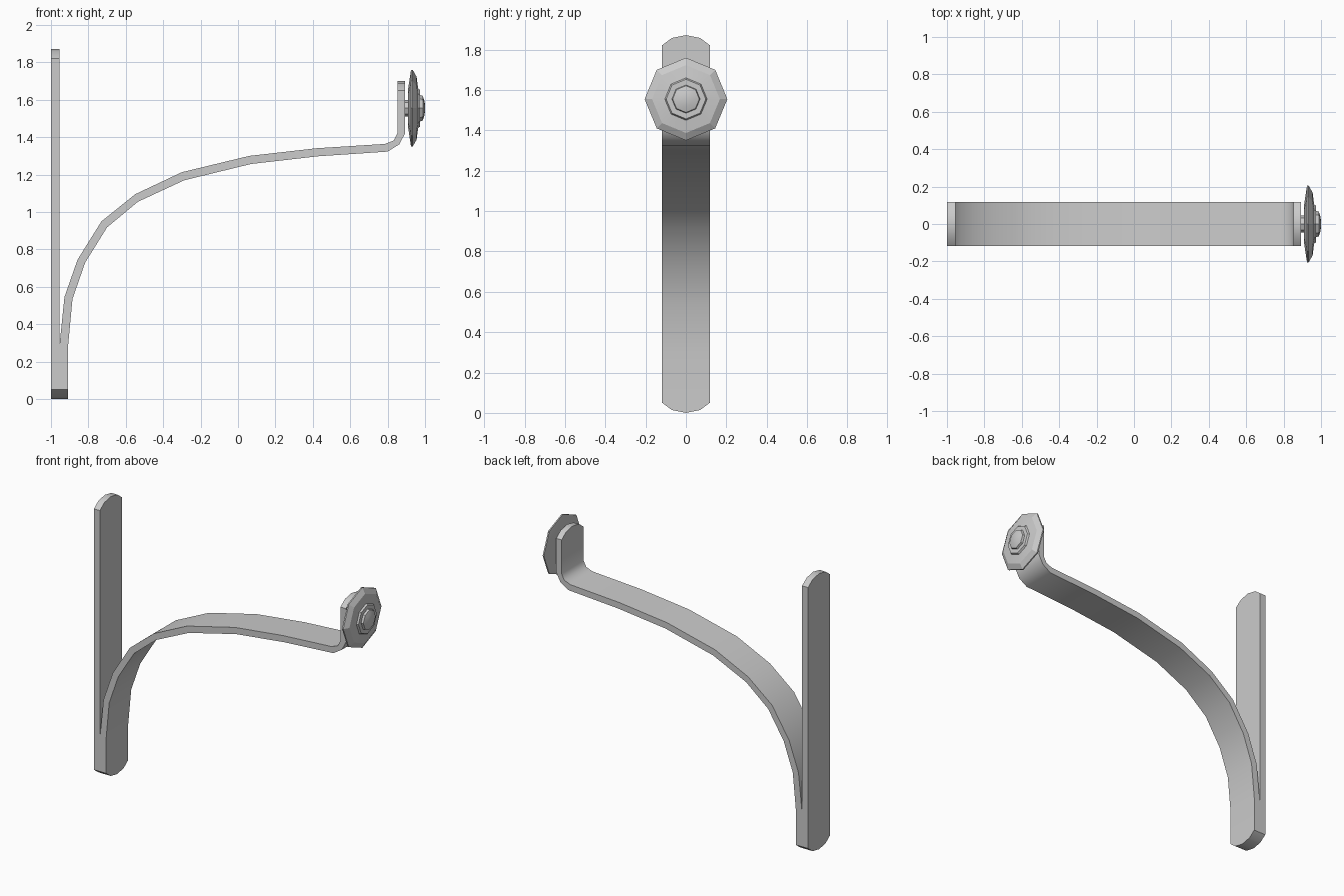
import bpy, bmesh, math

if "Cube" in bpy.data.objects:
    bpy.data.objects.remove(bpy.data.objects["Cube"])

W = 0.118                        # half width of the flat bar
TIP = [(0.0, 0.0), (0.014, 0.07), (0.05, W)]   # (distance from end, half width)


def finish(name, bm, angle):
    bmesh.ops.remove_doubles(bm, verts=bm.verts, dist=0.0005)
    bmesh.ops.recalc_face_normals(bm, faces=bm.faces)
    mesh = bpy.data.meshes.new(name)
    bm.to_mesh(mesh)
    bm.free()
    ob = bpy.data.objects.new(name, mesh)
    bpy.context.collection.objects.link(ob)
    bpy.ops.object.select_all(action='DESELECT')
    bpy.context.view_layer.objects.active = ob
    ob.select_set(True)
    bpy.ops.object.shade_smooth_by_angle(angle=math.radians(angle))


def flat_bar(name, sections, x0, x1, top):
    """Bar through (xa, za, xb, zb) sections, with rounded vertical ends."""
    rows = [(x0[0], d, x0[1], d, w) for d, w in TIP]
    rows += [(*s, W) for s in sections]
    rows += [(x1[0], top - d, x1[1], top - d, w) for d, w in reversed(TIP)]
    bm = bmesh.new()
    rings = [[bm.verts.new(p) for p in
              ((xa, -w, za), (xa, w, za), (xb, w, zb), (xb, -w, zb))]
             for xa, za, xb, zb, w in rows]
    for a, b in zip(rings, rings[1:]):
        for i in range(4):
            j = (i + 1) % 4
            bm.faces.new((a[i], a[j], b[j], b[i]))
    finish(name, bm, 42)


def lathe_x(name, profile, z, sides=8):
    """Revolve (x, radius) points about a horizontal x axis."""
    bm = bmesh.new()
    rings = []
    for x, r in profile:
        rings.append([bm.verts.new((x, r * math.cos(math.tau * i / sides),
                                    z + r * math.sin(math.tau * i / sides)))
                      for i in range(sides)])
    for a, b in zip(rings, rings[1:]):
        for i in range(sides):
            j = (i + 1) % sides
            bm.faces.new((a[i], a[j], b[j], b[i]))
    finish(name, bm, 20)


# Wall plate
flat_bar("wall_plate", [], (-1.0, -0.955), (-1.0, -0.955), 1.872)

# Curved arm with upturned end: upper and lower edge of each section
arm = [(-0.955, 0.28, -0.908, 0.29), (-0.928, 0.545, -0.885, 0.535),
       (-0.858, 0.745, -0.817, 0.73), (-0.73, 0.95, -0.70, 0.918),
       (-0.55, 1.095, -0.535, 1.055), (-0.30, 1.213, -0.287, 1.17),
       (0.06, 1.30, 0.07, 1.257), (0.42, 1.341, 0.427, 1.298),
       (0.785, 1.364, 0.80, 1.323), (0.832, 1.382, 0.862, 1.362),
       (0.852, 1.42, 0.893, 1.42)]
flat_bar("curved_arm", arm, (-0.956, -0.908), (0.852, 0.893), 1.70)

# Octagonal knob: stem, dished disc, collar and domed centre
lathe_x("end_knob", [(0.88, 0), (0.88, 0.045), (0.91, 0.045), (0.909, 0.10),
                     (0.925, 0.205), (0.934, 0.205), (0.955, 0.168),
                     (0.963, 0.105), (0.974, 0.098), (0.974, 0.07),
                     (0.988, 0.066), (0.998, 0.035), (1.0, 0)], 1.555)
